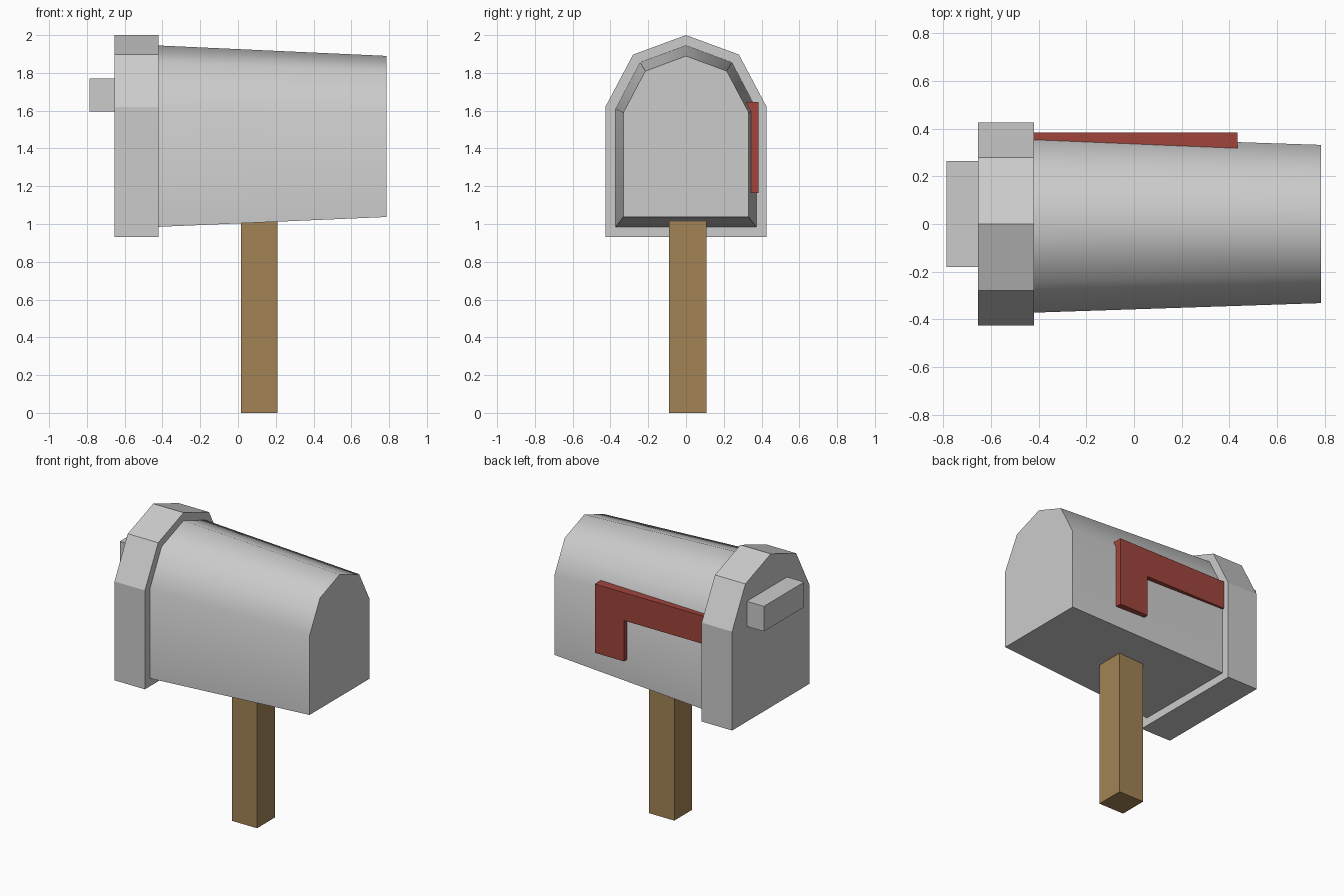
import bpy, bmesh, math

if "Cube" in bpy.data.objects:
    bpy.data.objects.remove(bpy.data.objects["Cube"])


def make(name, sections, color=None):
    """Loft matching closed outlines into a capped solid."""
    bm = bmesh.new()
    rings = [[bm.verts.new(p) for p in s] for s in sections]
    n = len(rings[0])
    for a, b in zip(rings, rings[1:]):
        for i in range(n):
            j = (i + 1) % n
            bm.faces.new((a[i], a[j], b[j], b[i]))
    bm.faces.new(rings[0])
    bm.faces.new(rings[-1])
    bmesh.ops.recalc_face_normals(bm, faces=bm.faces)
    me = bpy.data.meshes.new(name)
    bm.to_mesh(me)
    bm.free()
    ob = bpy.data.objects.new(name, me)
    bpy.context.collection.objects.link(ob)
    if color:
        mat = bpy.data.materials.new(name + "_paint")
        mat.diffuse_color = color
        mat.use_nodes = True
        mat.node_tree.nodes["Principled BSDF"].inputs["Base Color"].default_value = mat.diffuse_color
        me.materials.append(mat)
    return ob


def arch(x, half, low, shoulder, facet_y, facet_z, top):
    """Mailbox cross-section: square bottom, faceted arch on top."""
    right = [(half, low), (half, shoulder), (facet_y, facet_z)]
    left = [(-y, z) for y, z in reversed(right)]
    return [(x, y, z) for y, z in right + [(0, top)] + left]


def box(name, x, y, z, color=None):
    return make(name, [[(x[0], y[0], h), (x[1], y[0], h),
                        (x[1], y[1], h), (x[0], y[1], h)] for h in z], color)


# Tapered mailbox body, smooth along the arch
body = make("mailbox_body", [
    arch(-0.42, 0.372, 0.985, 1.61, 0.243, 1.855, 1.945),
    arch(0.785, 0.332, 1.037, 1.59, 0.216, 1.81, 1.89)])
bpy.context.view_layer.objects.active = body
body.select_set(True)
bpy.ops.object.shade_smooth_by_angle(angle=math.radians(50))
body.select_set(False)

# Door cap, faceted
make("door", [arch(x, 0.427, 0.93, 1.62, 0.28, 1.897, 2.0)
              for x in (-0.655, -0.42)])

# Door handle
box("door_handle", (-0.787, -0.655), (-0.18, 0.265), (1.595, 1.77))

# Wooden post, its top let into the floor of the body
box("post", (0.015, 0.21), (-0.09, 0.108), (0, 1.02), (0.36, 0.23, 0.09, 1))

# L-shaped red flag on the +y side
outline = [(-0.42, 1.645), (-0.42, 1.45), (0.21, 1.45),
           (0.21, 1.165), (0.435, 1.165), (0.435, 1.645)]
make("flag", [[(x, y, z) for x, z in outline] for y in (0.31, 0.385)],
     (0.35, 0.06, 0.045, 1))
